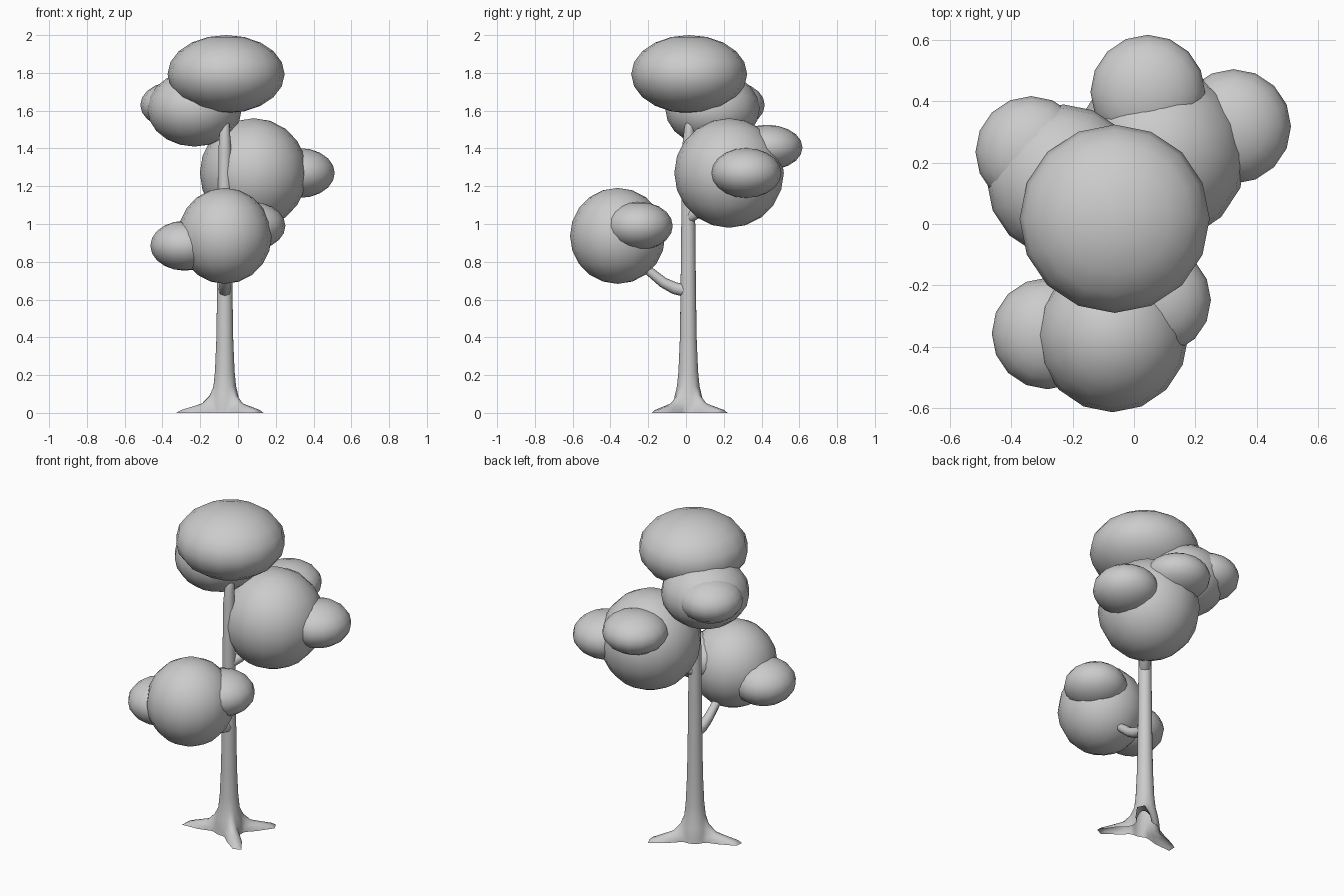
import bpy, bmesh, math
from mathutils import Vector

if "Cube" in bpy.data.objects:
    bpy.data.objects.remove(bpy.data.objects["Cube"])


def finish(bm, name):
    bmesh.ops.recalc_face_normals(bm, faces=bm.faces)
    me = bpy.data.meshes.new(name)
    bm.to_mesh(me)
    bm.free()
    for p in me.polygons:
        p.use_smooth = True
    ob = bpy.data.objects.new(name, me)
    bpy.context.collection.objects.link(ob)
    return ob


def bridge(bm, rings):
    for a, b in zip(rings, rings[1:]):
        n = len(a)
        for i in range(n):
            bm.faces.new((a[i], a[(i + 1) % n], b[(i + 1) % n], b[i]))


def foliage(name, centre, radii):
    bm = bmesh.new()
    bmesh.ops.create_uvsphere(bm, u_segments=16, v_segments=10, radius=1)
    for v in bm.verts:
        v.co = Vector(c + r * k for c, r, k in zip(centre, radii, v.co))
    finish(bm, name)


def branch(name, path, sides=8):
    bm = bmesh.new()
    pts = [Vector(p[:3]) for p in path]
    rings = []
    for i, p in enumerate(pts):
        d = pts[min(i + 1, len(pts) - 1)] - pts[max(i - 1, 0)]
        q = d.to_track_quat('Z', 'Y')
        r = path[i][3]
        rings.append([bm.verts.new(p + q @ Vector((r * math.cos(t), r * math.sin(t), 0)))
                      for t in (2 * math.pi * k / sides for k in range(sides))])
    bridge(bm, rings)
    bm.faces.new(rings[-1])
    finish(bm, name)


# Trunk: stacked rings whose lower ones spread into three roots
ROOTS = [(math.radians(196), 0.285), (math.radians(-44), 0.28), (math.radians(46), 0.285)]
# z, core radius, share of the root reach, y shift
RINGS = [(0.0, .085, 1.0, 0), (.015, .083, .88, 0), (.033, .081, .55, 0), (.05, .079, .25, 0),
         (.09, .072, .06, 0), (.14, .060, 0, 0), (.22, .052, 0, 0), (.38, .045, 0, 0),
         (.62, .041, 0, 0), (1.0, .037, 0, 0), (1.4, .033, 0, 0),
         (1.5, .027, 0, .005), (1.66, .016, 0, .02)]
N = 36
bm = bmesh.new()
rings = []
for z, core, share, dy in RINGS:
    ring = []
    for k in range(N):
        t = 2 * math.pi * k / N
        r = core
        for a, reach in ROOTS:
            d = (t - a + math.pi) % (2 * math.pi) - math.pi
            r += share * (reach - .085) * math.exp(-(d / .27) ** 2)
        ring.append(bm.verts.new((-.07 + r * math.cos(t), .012 + dy + r * math.sin(t), z)))
    rings.append(ring)
bridge(bm, rings)
bm.faces.new(rings[-1])
finish(bm, "trunk")

# Branches
branch("front_branch", [(-.07, .01, .645, .034), (-.07, -.06, .66, .032), (-.07, -.12, .69, .028),
                        (-.07, -.2, .755, .024), (-.07, -.3, .86, .018)])
branch("right_branch", [(-.07, .012, 1.03, .032), (-.03, .06, 1.06, .03),
                        (.0, .11, 1.11, .026), (.05, .18, 1.2, .018)])

# Foliage clumps
foliage("top_foliage", (-.063, .017, 1.793), (.31, .307, .207))
foliage("left_foliage", (-.23, .14, 1.61), (.25, .25, .2))
foliage("left_foliage_bump", (-.335, .235, 1.63), (.182, .182, .125))
foliage("right_foliage", (.083, .228, 1.27), (.285, .29, .29))
foliage("right_foliage_side_bump", (.325, .318, 1.27), (.187, .187, .132))
foliage("right_foliage_back_bump", (.045, .43, 1.405), (.187, .187, .12))
foliage("front_foliage", (-.07, -.362, .937), (.248, .252, .254))
foliage("front_foliage_left_bump", (-.282, -.357, .885), (.182, .182, .132))
foliage("front_foliage_right_bump", (.073, -.248, .99), (.178, .178, .127))
